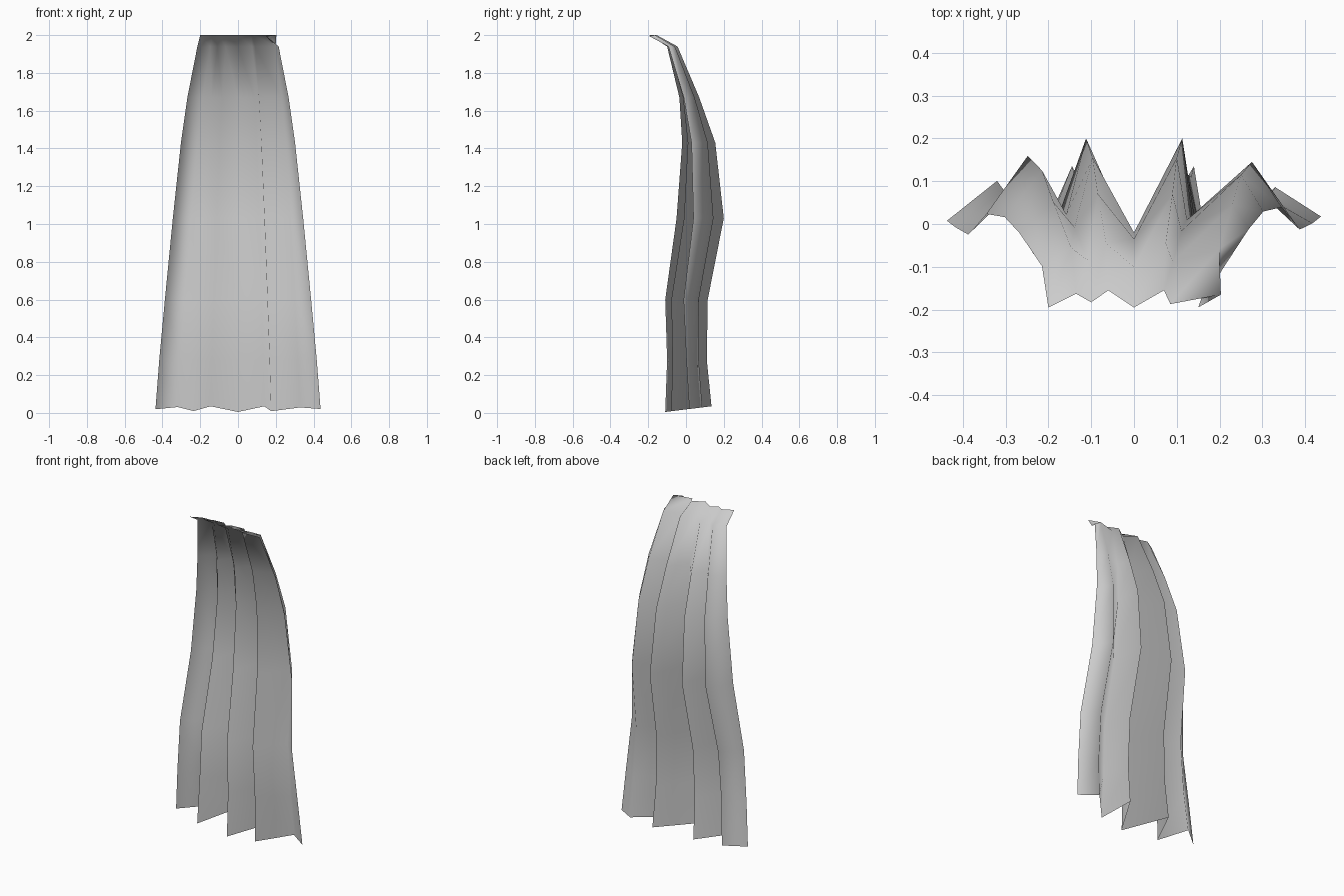
import bpy

default = bpy.data.objects.get("Cube")
if default:
    bpy.data.objects.remove(default, do_unlink=True)

# Side profile: height, half width, foremost y, rearmost y
ROWS = [
    (2.00, 0.20, -0.195, -0.155),
    (1.94, 0.215, -0.10, -0.045),
    (1.67, 0.268, -0.035, 0.07),
    (1.43, 0.302, -0.02, 0.155),
    (1.03, 0.345, -0.05, 0.20),
    (0.60, 0.387, -0.11, 0.115),
    (0.28, 0.417, -0.10, 0.11),
    (0.005, 0.437, -0.11, 0.135),
]

# Pleat folds: x at neck, x at hem, depth at neck, depth at hem (0 front, 1 back)
FOLDS = [
    (-0.20, -0.437, 0.0, 0.48),
    (-0.135, -0.32, 0.8, 0.86),
    (-0.10, -0.235, 0.3, 0.16),
    (-0.06, -0.145, 1.0, 1.0),
    (0.0, 0.0, 0.0, 0.0),
    (0.07, 0.14, 1.0, 1.0),
    (0.085, 0.175, 0.2, 0.13),
    (0.19, 0.33, 0.75, 0.80),
    (0.20, 0.437, 0.1, 0.52),
]


def mix(a, b, t):
    return a + (b - a) * t


# Cloth grid: pleats spread as the cape widens
verts = []
for r, (z, half, front, back) in enumerate(ROWS):
    spread = (half - ROWS[0][1]) / (ROWS[-1][1] - ROWS[0][1])
    for x_neck, x_hem, d_neck, d_hem in FOLDS:
        depth = mix(d_neck, d_hem, spread)
        lift = 0.03 * depth if r == len(ROWS) - 1 else 0.0
        verts.append((mix(x_neck, x_hem, spread), mix(front, back, depth), z + lift))

# Right end of the neck row tucks under, its neighbour reaches the corner
n = len(FOLDS)
verts[n - 1] = (0.15, -0.195, 1.995)
verts[n - 2] = (0.203, -0.165, 2.0)

faces = []
for r in range(len(ROWS) - 1):
    for c in range(n - 1):
        a = r * n + c
        faces.append((a, a + n, a + n + 1, a + 1))

mesh = bpy.data.meshes.new("cape")
mesh.from_pydata(verts, [], faces)
mesh.update()
mesh.shade_smooth()

# Cloth colour
cloth = bpy.data.materials.new("grey_cloth")
cloth.use_nodes = True
grey = (0.6, 0.6, 0.6, 1.0)
cloth.diffuse_color = grey
cloth.node_tree.nodes["Principled BSDF"].inputs["Base Color"].default_value = grey
mesh.materials.append(cloth)

cape = bpy.data.objects.new("cape", mesh)
bpy.context.collection.objects.link(cape)
